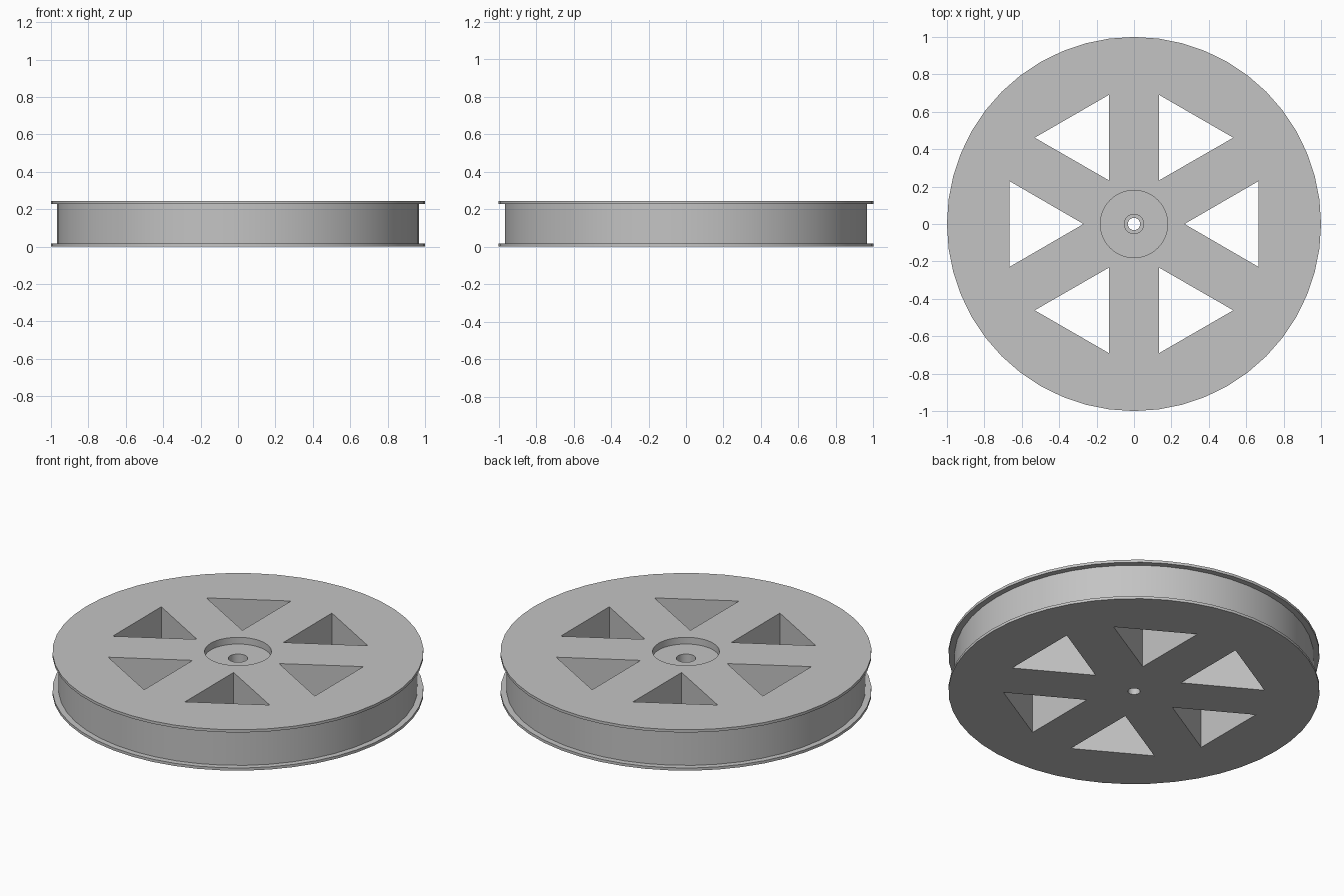
import bpy
import bmesh
from math import cos, sin, tau, radians

cube = bpy.data.objects.get("Cube")
if cube:
    bpy.data.objects.remove(cube, do_unlink=True)

SIDES = 48
HEIGHT = 0.243
FLANGE = 0.016
WINDOWS = 6

grey = bpy.data.materials.new("plain grey")
grey.use_nodes = True
colour = (0.55, 0.55, 0.55, 1)
grey.diffuse_color = colour
grey.node_tree.nodes["Principled BSDF"].inputs["Base Color"].default_value = colour


def make_object(name, bm):
    bmesh.ops.recalc_face_normals(bm, faces=bm.faces)
    mesh = bpy.data.meshes.new(name)
    bm.to_mesh(mesh)
    bm.free()
    mesh.materials.append(grey)
    obj = bpy.data.objects.new(name, mesh)
    bpy.context.collection.objects.link(obj)
    return obj


def lathe(name, profile):
    """Revolve a closed (radius, height) outline around z."""
    bm = bmesh.new()
    rings = [[bm.verts.new((r * cos(tau * i / SIDES), r * sin(tau * i / SIDES), z))
              for r, z in profile] for i in range(SIDES)]
    count = len(profile)
    for i in range(SIDES):
        a, b = rings[i], rings[(i + 1) % SIDES]
        for j in range(count):
            k = (j + 1) % count
            bm.faces.new((a[j], b[j], b[k], a[k]))
    return make_object(name, bm)


# Wheel body: two flanges, drum, hub recess and stepped axle bore
wheel = lathe("pulley_wheel", [
    (0.033, 0), (1, 0), (1, FLANGE), (0.967, FLANGE),
    (0.967, HEIGHT - FLANGE), (1, HEIGHT - FLANGE), (1, HEIGHT),
    (0.18, HEIGHT), (0.18, HEIGHT - 0.04), (0.052, HEIGHT - 0.04),
    (0.052, 0.04), (0.033, 0.04)])

# Triangular window cutters, points toward the hub
bm = bmesh.new()
for n in range(WINDOWS):
    turn = tau * n / WINDOWS
    corners = []
    for x, y in ((0.27, 0), (0.665, -0.229), (0.665, 0.229)):
        corners.append((x * cos(turn) - y * sin(turn), x * sin(turn) + y * cos(turn)))
    low = [bm.verts.new((x, y, -0.1)) for x, y in corners]
    high = [bm.verts.new((x, y, HEIGHT + 0.1)) for x, y in corners]
    bm.faces.new(low[::-1])
    bm.faces.new(high)
    for i in range(3):
        k = (i + 1) % 3
        bm.faces.new((low[i], low[k], high[k], high[i]))
cutter = make_object("window_cutter", bm)
cutter.hide_render = True

# Cut the windows through the wheel
cut = wheel.modifiers.new("windows", "BOOLEAN")
cut.operation = "DIFFERENCE"
cut.solver = "EXACT"
cut.object = cutter
bpy.ops.object.select_all(action="DESELECT")
wheel.select_set(True)
bpy.context.view_layer.objects.active = wheel
bpy.ops.object.modifier_apply(modifier=cut.name)
bpy.data.objects.remove(cutter, do_unlink=True)

# Round walls smooth, rims and windows crisp
bpy.ops.object.shade_smooth_by_angle(angle=radians(30))
